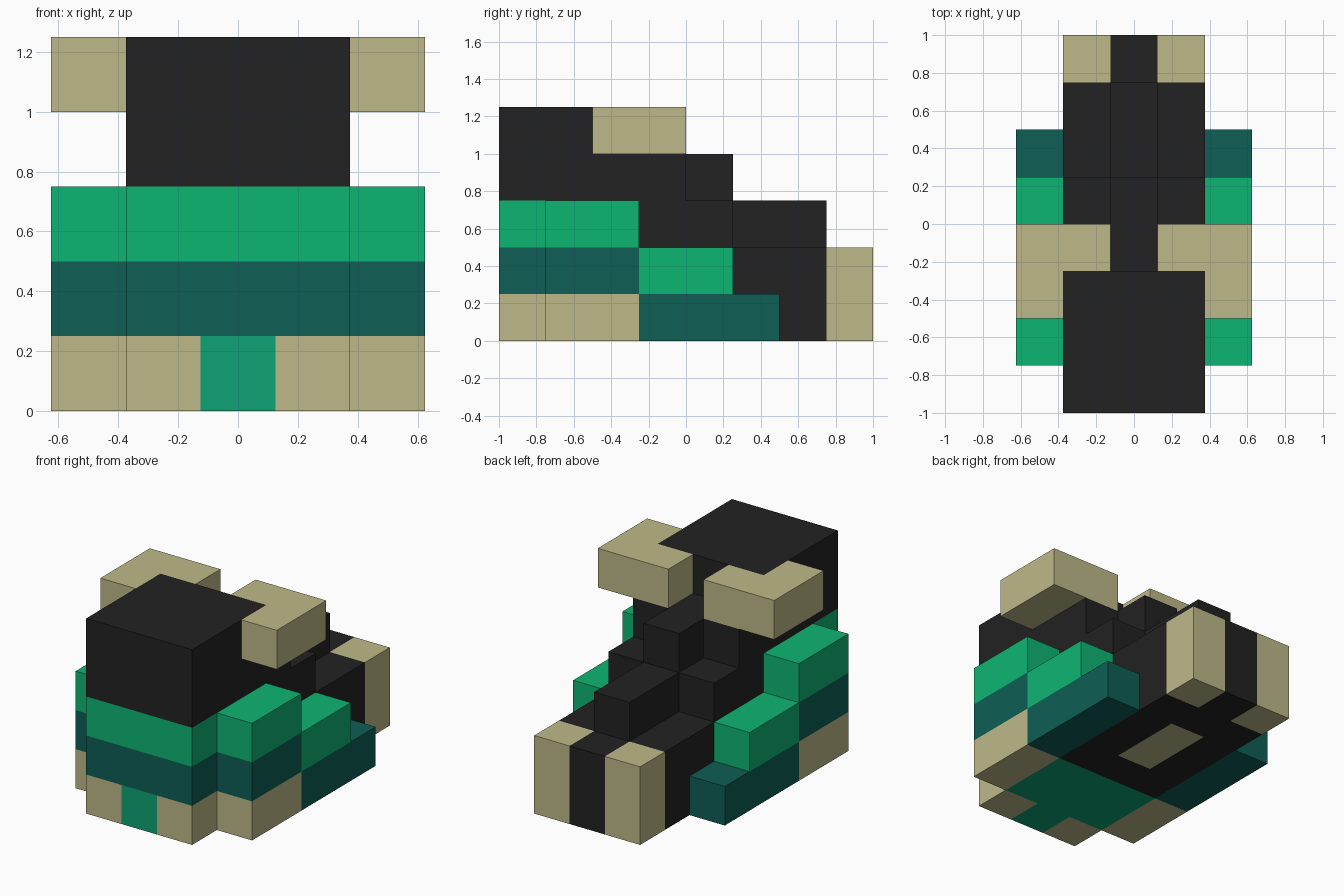
import bpy
import bmesh
from mathutils import Matrix, Vector

UNIT = 0.25                              # edge of one building block
MID, BODY, WIDE = 0.5, 1.5, 2.5          # half widths, in blocks

cube = bpy.data.objects.get("Cube")
if cube:
    bpy.data.objects.remove(cube, do_unlink=True)


def material(name, hex_code):
    """Flat material from an sRGB hex code, stored as linear values."""
    def linear(c):
        return c / 12.92 if c <= 0.04045 else ((c + 0.055) / 1.055) ** 2.4
    rgb = [linear(int(hex_code[i:i + 2], 16) / 255) for i in (0, 2, 4)]
    mat = bpy.data.materials.new(name)
    mat.use_nodes = True
    mat.diffuse_color = (*rgb, 1)
    mat.node_tree.nodes["Principled BSDF"].inputs["Base Color"].default_value = (*rgb, 1)
    return mat


black = material("black", "222222")
tan = material("tan", "beb989")
green = material("bright green", "0db573")
teal = material("dark teal", "0e5e55")
sea = material("sea green", "0ea275")


def build(name, mat, *boxes):
    """One object from boxes given as (x range, y range, z range) in blocks."""
    bm = bmesh.new()
    for box in boxes:
        low, high = (Vector(corner) * UNIT for corner in zip(*box))
        place = Matrix.Translation((low + high) / 2) @ Matrix.Diagonal((*(high - low), 1))
        bmesh.ops.create_cube(bm, size=1, matrix=place)
    mesh = bpy.data.meshes.new(name)
    bm.to_mesh(mesh)
    bm.free()
    mesh.materials.append(mat)
    obj = bpy.data.objects.new(name, mesh)
    bpy.context.collection.objects.link(obj)


def centre(name, mat, half, y, z):
    build(name, mat, ((-half, half), y, z))


def pair(name, mat, *boxes):
    """The given boxes on the left (+x) and their mirror on the right."""
    build("left_" + name, mat, *boxes)
    build("right_" + name, mat, *[((-x[1], -x[0]), y, z) for x, y, z in boxes])


INNER, OUTER = (MID, BODY), (BODY, WIDE)

# Head and ears
centre("head", black, BODY, (-4, -1), (3, 5))
pair("ear", tan, (OUTER, (-2, 0), (4, 5)), (INNER, (-1, 0), (4, 5)))

# Banded chest
centre("chest_upper", green, BODY, (-4, -1), (2, 3))
centre("chest_lower", teal, BODY, (-4, -1), (1, 2))
centre("chest_base", sea, BODY, (-3, -1), (0, 1))
centre("chest_base_front", sea, MID, (-4, -3), (0, 1))
pair("front_paw", tan, (INNER, (-4, -3), (0, 1)))

# Stepped bands along the sides
pair("side_foot", tan, (OUTER, (-3, -1), (0, 1)))
pair("side_middle", teal, (OUTER, (-3, -1), (1, 2)))
pair("side_top", green, (OUTER, (-3, -1), (2, 3)))
pair("rear_side_base", teal, (OUTER, (-1, 2), (0, 1)))
pair("rear_side_top", green, (OUTER, (-1, 1), (1, 2)))

# Body, with a pale patch let into the underside
centre("body", black, BODY, (-1, 3), (1, 2))
pair("body_base", black, (INNER, (-1, 3), (0, 1)))
centre("body_base_front", black, MID, (-1, 0), (0, 1))
centre("belly_patch", tan, MID, (0, 2), (0, 1))
centre("body_base_rear", black, MID, (2, 3), (0, 1))

# Shoulders and stepped spine
centre("shoulders", black, BODY, (-1, 1), (2, 3))
centre("neck", black, BODY, (-1, 0), (3, 4))
centre("spine_upper", black, MID, (0, 1), (3, 4))
centre("spine_lower", black, MID, (1, 3), (2, 3))

# Tail between the hind feet
centre("tail", black, MID, (3, 4), (0, 2))
pair("hind_foot", tan, (INNER, (3, 4), (0, 2)))
